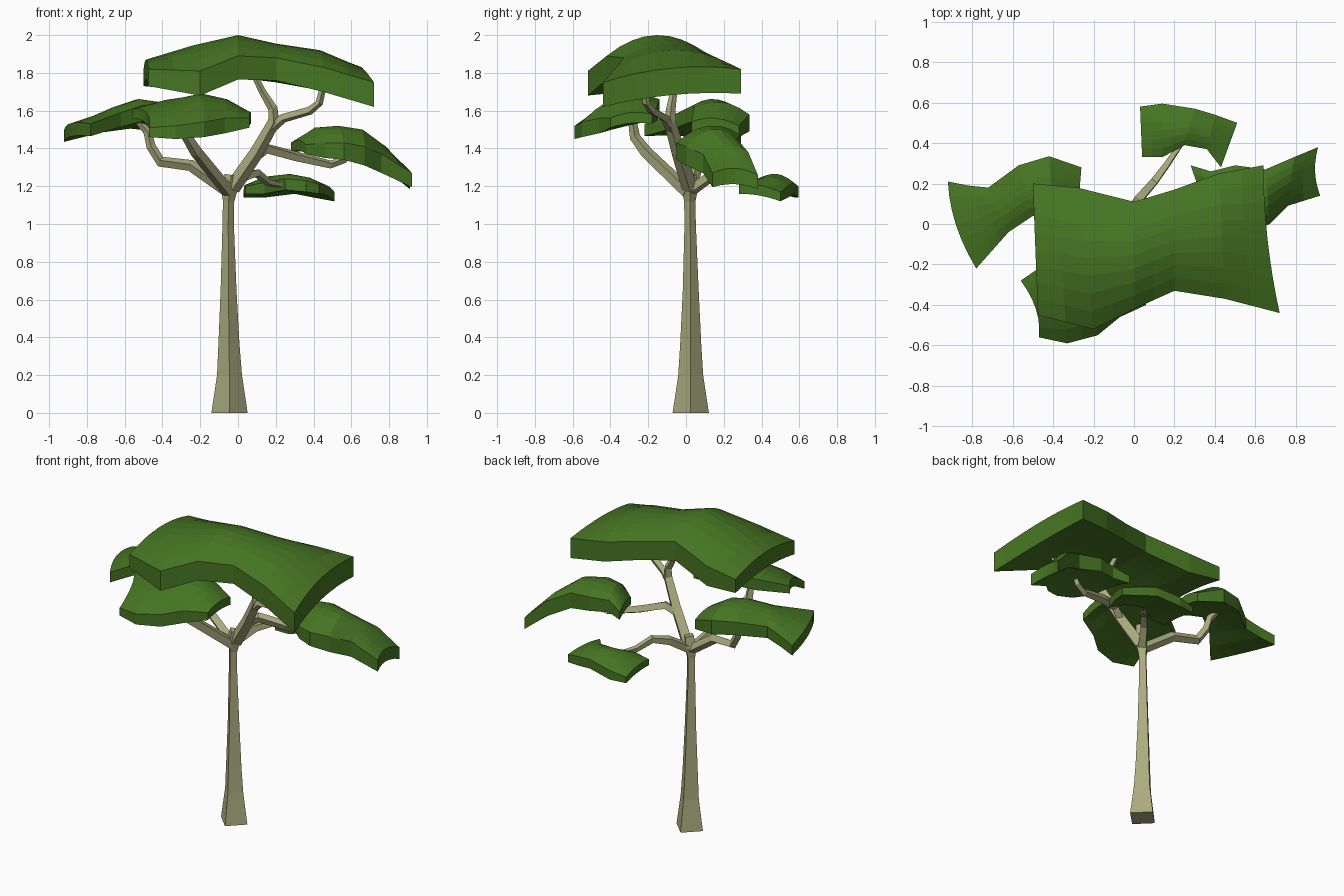
import bpy, bmesh, math
from mathutils import Vector


def material(name, color):
    m = bpy.data.materials.new(name)
    m.diffuse_color = color
    return m


BARK = material("bark", (0.4, 0.41, 0.21, 1))
LEAF = material("leaf", (0.06, 0.175, 0.016, 1))


def loft(name, rings, mat):
    """Skin closed rings of equal length and cap both ends."""
    bm = bmesh.new()
    vs = [[bm.verts.new(p) for p in r] for r in rings]
    n = len(vs[0])
    for a, b in zip(vs, vs[1:]):
        for i in range(n):
            j = (i + 1) % n
            bm.faces.new((a[i], a[j], b[j], b[i]))
    half = n // 2
    for r in (vs[0], vs[-1]):
        for i in range(half - 1):
            bm.faces.new((r[i], r[i + 1], r[n - 2 - i], r[n - 1 - i]))
    bmesh.ops.recalc_face_normals(bm, faces=bm.faces)
    me = bpy.data.meshes.new(name)
    bm.to_mesh(me)
    bm.free()
    me.materials.append(mat)
    ob = bpy.data.objects.new(name, me)
    bpy.context.collection.objects.link(ob)


def limb(name, pts):
    """Four-sided tapering limb through (x, y, z, radius) points."""
    ps = [Vector(p[:3]) for p in pts]
    rings = []
    for i, p in enumerate(ps):
        t = ps[min(i + 1, len(ps) - 1)] - ps[max(i - 1, 0)]
        if i == 0 and p.z == 0:
            t = Vector((0, 0, 1))
        q = Vector((0, 0, 1)).rotation_difference(t)
        r = pts[i][3]
        rings.append([p + q @ Vector((r * math.cos(k * math.pi / 2),
                                      r * math.sin(k * math.pi / 2), 0)) for k in range(4)])
    loft(name, rings, BARK)


def canopy(name, sections, n=7, sub=2, bow=(0, 0)):
    """Domed leaf slab; section = back xyz, front xyz, rise, thickness.
    The underside arches at the ends and is flat between; bow curves the ends in x."""
    last = len(sections) - 1
    rows = [list(s) + [0.7 if i in (0, last) else 0.1,
                       bow[0] if i == 0 else bow[1] if i == last else 0]
            for i, s in enumerate(sections)]
    fine = []
    for a, b in zip(rows, rows[1:]):
        fine += [[u + (v - u) * k / sub for u, v in zip(a, b)] for k in range(sub)]
    fine.append(rows[-1])
    rings = []
    for s in fine:
        back, front = Vector(s[:3]), Vector(s[3:6])
        rise, thick, arch, bend = s[6:]
        top, low = [], []
        for k in range(n):
            t = k / (n - 1)
            hump = 1 - (2 * t - 1) ** 2
            p = back.lerp(front, t) + Vector((bend * hump, 0, 0))
            top.append(p + Vector((0, 0, rise * hump)))
            low.append(p + Vector((0, 0, rise * hump * arch - thick)))
        rings.append(top + low[::-1])
    loft(name, rings, LEAF)


# Trunk
limb("trunk", [(-0.045, 0.025, 0, 0.096), (-0.045, 0.025, 0.2, 0.066),
               (-0.048, 0.025, 0.36, 0.056), (-0.05, 0.025, 0.65, 0.042),
               (-0.052, 0.022, 1.0, 0.03), (-0.05, 0.02, 1.12, 0.03),
               (-0.045, 0.02, 1.19, 0.045), (-0.035, 0.02, 1.26, 0.036)])

# Branches
limb("left_branch", [(-0.05, 0.02, 1.17, 0.032), (-0.25, 0.06, 1.31, 0.031),
                     (-0.41, 0.1, 1.33, 0.029), (-0.46, 0.12, 1.41, 0.025),
                     (-0.48, 0.13, 1.49, 0.022), (-0.54, 0.14, 1.56, 0.018)])
limb("front_branch", [(-0.05, 0.01, 1.17, 0.036), (-0.22, -0.21, 1.38, 0.033),
                      (-0.27, -0.27, 1.46, 0.028), (-0.28, -0.29, 1.58, 0.02)])
limb("top_branch", [(-0.03, 0.02, 1.19, 0.042), (0.1, -0.04, 1.38, 0.037),
                    (0.19, -0.085, 1.54, 0.032), (0.185, -0.08, 1.61, 0.025),
                    (0.13, -0.065, 1.7, 0.019), (0.07, -0.06, 1.82, 0.015)])
limb("top_side_branch", [(0.17, -0.08, 1.5, 0.026), (0.24, -0.11, 1.56, 0.025),
                         (0.38, -0.18, 1.6, 0.023), (0.43, -0.21, 1.64, 0.02),
                         (0.46, -0.22, 1.76, 0.016)])
limb("right_branch", [(0.08, -0.03, 1.35, 0.028), (0.15, 0.0, 1.4, 0.03),
                      (0.3, 0.07, 1.36, 0.028), (0.49, 0.12, 1.315, 0.022),
                      (0.56, 0.14, 1.34, 0.02), (0.6, 0.15, 1.4, 0.016)])
limb("back_branch", [(-0.04, 0.03, 1.18, 0.032), (0.03, 0.13, 1.25, 0.029),
                     (0.1, 0.21, 1.27, 0.025), (0.16, 0.29, 1.22, 0.02),
                     (0.25, 0.42, 1.2, 0.014)])

# Leaf canopies
canopy("top_canopy", [
    (-0.5, 0.2, 1.82, -0.475, -0.45, 1.82, 0.05, 0.09),
    (-0.28, 0.18, 1.84, -0.2, -0.52, 1.81, 0.12, 0.13),
    (0, 0.11, 1.9, 0, -0.42, 1.89, 0.105, 0.125),
    (0.2, 0.17, 1.87, 0.2, -0.33, 1.88, 0.08, 0.12),
    (0.42, 0.25, 1.84, 0.45, -0.37, 1.83, 0.085, 0.13),
    (0.64, 0.29, 1.82, 0.72, -0.44, 1.75, 0.04, 0.13)], n=9, bow=(0, -0.02))
canopy("front_canopy", [
    (-0.56, -0.28, 1.61, -0.47, -0.56, 1.51, 0.03, 0.05),
    (-0.4, -0.17, 1.65, -0.33, -0.59, 1.52, 0.05, 0.07),
    (-0.2, -0.14, 1.66, -0.18, -0.55, 1.54, 0.08, 0.08),
    (-0.05, -0.15, 1.63, -0.07, -0.46, 1.56, 0.06, 0.08),
    (0.07, -0.18, 1.58, 0.06, -0.4, 1.56, 0.02, 0.05)], bow=(0.03, 0))
canopy("left_canopy", [
    (-0.92, 0.21, 1.5, -0.78, -0.22, 1.53, 0.02, 0.065),
    (-0.82, 0.19, 1.53, -0.7, -0.13, 1.56, 0.03, 0.07),
    (-0.72, 0.18, 1.56, -0.62, -0.04, 1.59, 0.04, 0.075),
    (-0.57, 0.29, 1.59, -0.5, 0.04, 1.63, 0.05, 0.085),
    (-0.42, 0.335, 1.58, -0.4, 0.04, 1.61, 0.05, 0.09),
    (-0.26, 0.28, 1.52, -0.28, 0.03, 1.54, 0.03, 0.06)], bow=(-0.03, 0))
canopy("right_canopy", [
    (0.28, 0.29, 1.43, 0.36, 0.06, 1.42, 0.02, 0.05),
    (0.38, 0.26, 1.47, 0.46, -0.02, 1.43, 0.06, 0.08),
    (0.5, 0.29, 1.47, 0.56, -0.05, 1.43, 0.07, 0.09),
    (0.65, 0.27, 1.45, 0.67, 0.0, 1.41, 0.07, 0.1),
    (0.79, 0.33, 1.38, 0.76, 0.09, 1.37, 0.04, 0.1),
    (0.91, 0.38, 1.26, 0.92, 0.14, 1.27, 0.03, 0.075)], bow=(0, -0.02))
canopy("back_canopy", [
    (0.03, 0.58, 1.18, 0.04, 0.33, 1.2, 0.015, 0.04),
    (0.14, 0.595, 1.2, 0.14, 0.33, 1.22, 0.04, 0.06),
    (0.3, 0.57, 1.22, 0.25, 0.39, 1.24, 0.035, 0.06),
    (0.4, 0.54, 1.2, 0.36, 0.37, 1.23, 0.03, 0.06),
    (0.51, 0.5, 1.17, 0.43, 0.28, 1.21, 0.015, 0.05)])
